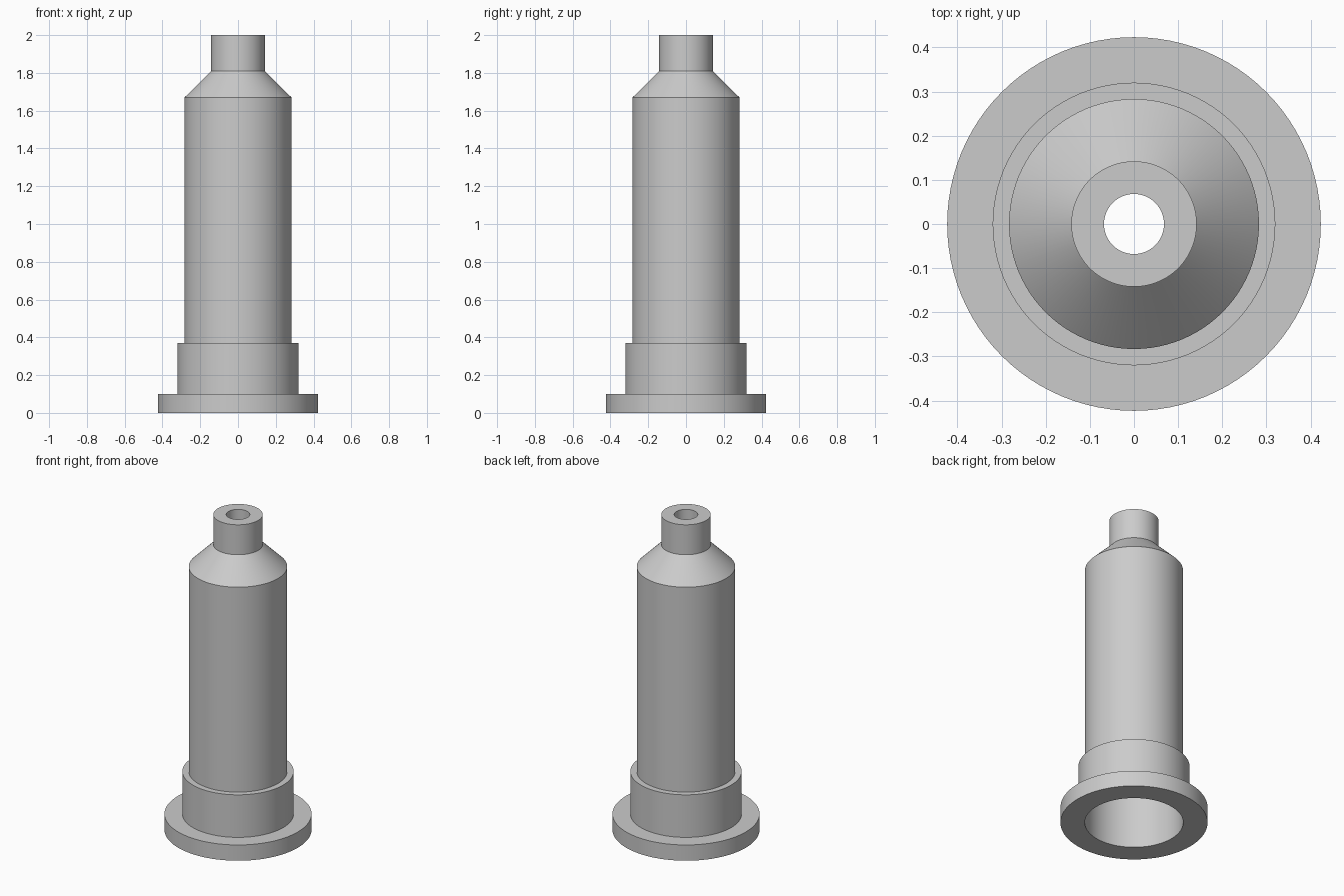
import bpy
import bmesh
import math

SEGMENTS = 96

old = bpy.data.objects.get("Cube")
if old:
    bpy.data.objects.remove(old, do_unlink=True)

# Plain grey material
grey = bpy.data.materials.new("light_grey")
grey.use_nodes = True
colour = (0.6, 0.6, 0.6, 1)
grey.diffuse_color = colour
grey.node_tree.nodes["Principled BSDF"].inputs["Base Color"].default_value = colour


def lathe(name, profile):
    """Spin a closed (radius, height) outline around the z axis."""
    bm = bmesh.new()
    verts = [bm.verts.new((r, 0, z)) for r, z in profile]
    edges = [bm.edges.new((v, verts[i - 1])) for i, v in enumerate(verts)]
    bmesh.ops.spin(bm, geom=verts + edges, axis=(0, 0, 1), cent=(0, 0, 0),
                   angle=math.tau, steps=SEGMENTS, use_merge=True)
    bmesh.ops.remove_doubles(bm, verts=bm.verts[:], dist=1e-5)
    bmesh.ops.recalc_face_normals(bm, faces=bm.faces[:])
    mesh = bpy.data.meshes.new(name)
    bm.to_mesh(mesh)
    bm.free()
    mesh.materials.append(grey)
    obj = bpy.data.objects.new(name, mesh)
    bpy.context.collection.objects.link(obj)
    bpy.ops.object.select_all(action="DESELECT")
    obj.select_set(True)
    bpy.context.view_layer.objects.active = obj
    bpy.ops.object.shade_smooth_by_angle(angle=math.radians(30))
    return obj


BODY_R, BORE_R = 0.283, 0.21
NOSE_R, HOLE_R = 0.142, 0.068
SEAT_Z = 0.34

# Flanged collar with an open socket that holds the body
lathe("flanged_collar", [
    (BODY_R, 0), (0.423, 0), (0.423, 0.1), (0.32, 0.1),
    (0.32, 0.37), (BODY_R, 0.37),
])

# Hollow body: straight tube, conical shoulder and narrow nose
lathe("tube_body", [
    (BODY_R, SEAT_Z), (BODY_R, 1.67), (NOSE_R, 1.81), (NOSE_R, 2),
    (HOLE_R, 2), (HOLE_R, 1.78), (BORE_R, 1.64), (BORE_R, SEAT_Z),
])
